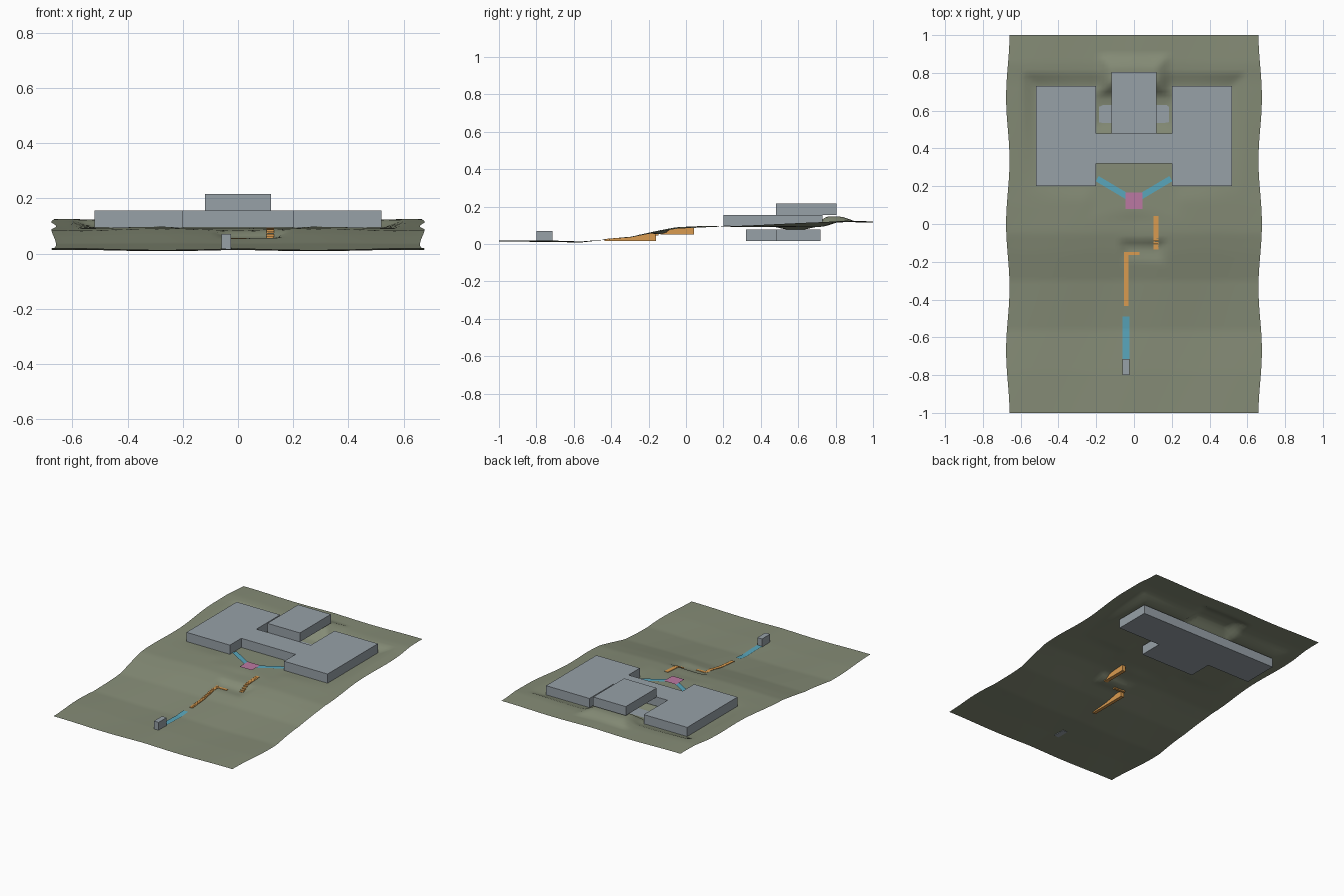
import bpy, bmesh, math

if "Cube" in bpy.data.objects:
    bpy.data.objects.remove(bpy.data.objects["Cube"])


def material(name, rgb):
    m = bpy.data.materials.new(name)
    m.diffuse_color = (*rgb, 1)
    m.use_nodes = True
    m.node_tree.nodes["Principled BSDF"].inputs["Base Color"].default_value = m.diffuse_color
    return m


GROUND = material("olive ground", (0.235, 0.262, 0.182))
WALL = material("blue grey", (0.31, 0.355, 0.39))
STAIR = material("orange steps", (0.70, 0.33, 0.08))
PATH = material("cyan path", (0.10, 0.38, 0.50))
PLAZA = material("pink plaza", (0.50, 0.19, 0.36))


def finish(name, bm, mat, smooth=False):
    bmesh.ops.recalc_face_normals(bm, faces=bm.faces)
    me = bpy.data.meshes.new(name)
    bm.to_mesh(me)
    bm.free()
    me.materials.append(mat)
    for p in me.polygons:
        p.use_smooth = smooth
    ob = bpy.data.objects.new(name, me)
    bpy.context.collection.objects.link(ob)
    return ob


def add_prism(bm, outline, z0, z1):
    base = bm.faces.new([bm.verts.new((x, y, z0)) for x, y in outline])
    geo = bmesh.ops.extrude_face_region(bm, geom=[base], use_keep_orig=True)["geom"]
    for v in geo:
        if isinstance(v, bmesh.types.BMVert):
            v.co.z = z1


def prism(name, outline, z0, z1, mat):
    bm = bmesh.new()
    add_prism(bm, outline, z0, z1)
    return finish(name, bm, mat)


def rect(x0, x1, y0, y1):
    return [(x0, y0), (x1, y0), (x1, y1), (x0, y1)]


def mirrored(half):
    return half + [(-x, y) for x, y in reversed(half)]


# Hillside height: a slope profile with levelled areas blended in
SLOPE = [(-1, .016), (-.78, .016), (-.56, .011), (-.3, .036), (-.15, .068), (-.05, .086),
         (.1, .093), (.4, .102), (.75, .114), (.85, .121), (1, .118)]
# x0, x1, y0, y1, height, margin
LEVELLED = [(-.52, .52, .2, .73, .092, .07),      # building pad
            (-.2, .2, .08, .3, .093, .06),        # entrance court
            (-.12, .12, .75, .83, .147, .07),     # bank at the back
            (-.18, .18, .54, .63, .077, .07),     # sunken light wells
            (-.03, .13, -.17, -.125, .054, .045)]  # stair landing


def height(x, y):
    z = SLOPE[-1][1]
    for (ya, za), (yb, zb) in zip(SLOPE, SLOPE[1:]):
        if y <= yb:
            z = za + (zb - za) * max(0, (y - ya) / (yb - ya))
            break
    z += .004 * math.sin(9 * abs(x) - .9) * math.cos(4 * y)
    for x0, x1, y0, y1, level, margin in LEVELLED:
        dx = max(x0 - x, 0, x - x1)
        dy = max(y0 - y, 0, y - y1)
        z += (level - z) * max(0, 1 - max(dx, dy) / margin)
    return z


# Hillside sheet with gently waving sides
bm = bmesh.new()
NX, NY = 66, 100
rows = []
for j in range(NY + 1):
    y = -1 + 2 * j / NY
    half = .668 + .009 * math.cos(2 * math.pi * y / .67)
    row = []
    for i in range(NX + 1):
        x = (2 * i / NX - 1) * half
        row.append(bm.verts.new((x, y, height(x, y))))
    rows.append(row)
for a, b in zip(rows, rows[1:]):
    for i in range(NX):
        bm.faces.new((a[i], a[i + 1], b[i + 1], b[i]))
hill = finish("hillside", bm, GROUND, True)
if hill.data.polygons[0].normal.z < 0:
    hill.data.flip_normals()

# Building: buried floor, main floor with two wings, upper block
prism("lower_floor", mirrored([(.2, .32), (.2, .48), (.52, .48), (.52, .72)]), .017, .078, WALL)
prism("main_floor", [(-.52, .2), (-.2, .2), (-.2, .32), (.2, .32), (.2, .2), (.52, .2),
                     (.52, .73), (.2, .73), (.2, .48), (-.2, .48), (-.2, .73), (-.52, .73)],
      .095, .156, WALL)
prism("upper_block", rect(-.12, .12, .48, .805), .156, .216, WALL)

# Gatehouse at the foot of the slope
prism("gatehouse", rect(-.06, -.025, -.8, -.715), .014, .07, WALL)


# Thin paths laid on the ground
def path(name, start, end, width, mat, lift=.004, n=14):
    bm = bmesh.new()
    dx, dy = end[0] - start[0], end[1] - start[1]
    length = math.hypot(dx, dy)
    ox, oy = -dy / length * width / 2, dx / length * width / 2
    pairs = []
    for i in range(n + 1):
        x, y = start[0] + dx * i / n, start[1] + dy * i / n
        z = max(height(x + s * ox, y + s * oy) for s in (-1, 0, 1)) + lift
        pairs.append([bm.verts.new((x + s * ox, y + s * oy, z)) for s in (-1, 1)])
    for (a, b), (c, d) in zip(pairs, pairs[1:]):
        bm.faces.new((a, c, d, b))
    bmesh.ops.solidify(bm, geom=bm.faces[:], thickness=.003)
    finish(name, bm, mat)


path("lower_path", (-.042, -.715), (-.042, -.49), .036, PATH)
for side, label in ((-1, "left"), (1, "right")):
    path(label + "_court_path", (side * .035, .145), (side * .195, .24), .032, PATH)
path("plaza", (0, .08), (0, .168), .09, PLAZA, .007)


# Stair flights with solid bases
def stairs(name, x0, x1, y0, y1, base, n, along_y=True):
    bm = bmesh.new()
    for i in range(n):
        a, b = i / n, (i + 1) / n
        if along_y:
            r = (x0, x1, y0 + (y1 - y0) * a, y0 + (y1 - y0) * b)
        else:
            r = (x0 + (x1 - x0) * a, x0 + (x1 - x0) * b, y0, y1)
        top = height((r[0] + r[1]) / 2, (r[2] + r[3]) / 2) + .003
        add_prism(bm, rect(*r), base, max(top, base + .004))
    finish(name, bm, STAIR)


stairs("lower_stairs", -.052, -.03, -.435, -.16, .016, 18)
stairs("landing_stairs", -.052, .03, -.165, -.148, .046, 6, False)
stairs("upper_stairs", .104, .13, -.135, .042, .052, 12)
